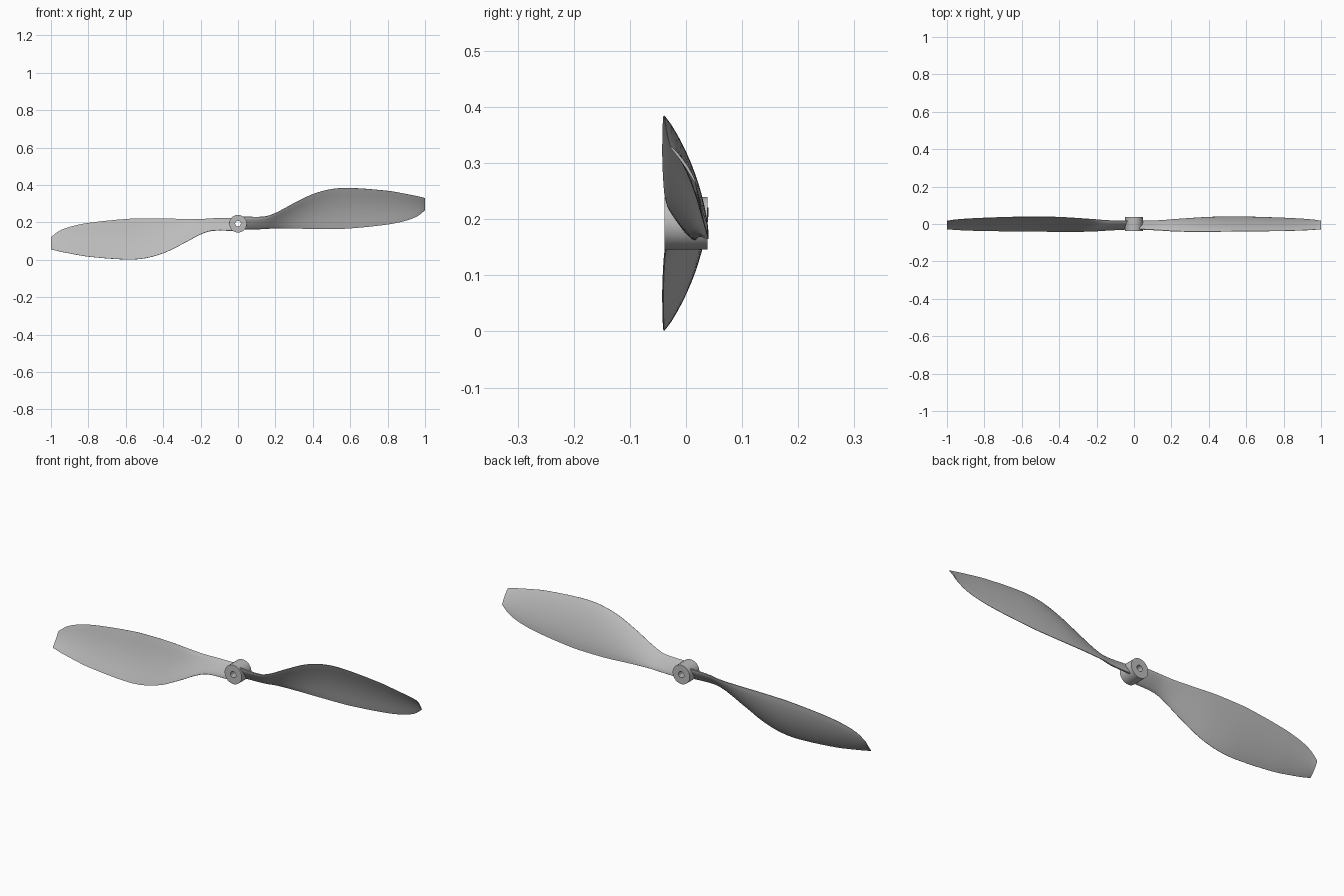
import bpy, bmesh, math
from mathutils import Vector, Matrix

cube = bpy.data.objects.get("Cube")
if cube:
    bpy.data.objects.remove(cube, do_unlink=True)

HUB_Z = 0.193

grey = bpy.data.materials.new("matte grey")
grey.use_nodes = True
colour = (0.5, 0.5, 0.5, 1)
grey.diffuse_color = colour
grey.node_tree.nodes["Principled BSDF"].inputs["Base Color"].default_value = colour

# Blade stations: x, front edge y, z, back edge y, z, camber, thickness
STATIONS = [
    (0.03, -0.028, 0.230, 0.018, 0.163, 0.000, 0.020),
    (0.14, -0.034, 0.231, 0.019, 0.165, 0.001, 0.016),
    (0.20, -0.038, 0.250, 0.024, 0.169, 0.003, 0.014),
    (0.30, -0.041, 0.303, 0.031, 0.168, 0.008, 0.013),
    (0.40, -0.041, 0.351, 0.037, 0.165, 0.011, 0.012),
    (0.50, -0.040, 0.378, 0.039, 0.165, 0.012, 0.011),
    (0.60, -0.039, 0.384, 0.039, 0.168, 0.012, 0.010),
    (0.80, -0.037, 0.369, 0.033, 0.189, 0.010, 0.008),
    (0.90, -0.034, 0.352, 0.028, 0.210, 0.008, 0.007),
    (0.96, -0.031, 0.340, 0.023, 0.234, 0.006, 0.006),
    (1.00, -0.028, 0.330, 0.017, 0.265, 0.003, 0.005),
]


def smooth_stations(rows, steps):
    """Pass a smooth curve through the stations, respecting their spacing."""
    def slope(i, k):
        a, b = rows[max(i - 1, 0)], rows[min(i + 1, len(rows) - 1)]
        return (b[k] - a[k]) / (b[0] - a[0])
    out = []
    for i in range(len(rows) - 1):
        p, q = rows[i], rows[i + 1]
        h = q[0] - p[0]
        for s in range(steps):
            t = s / steps
            w = t * t * (3 - 2 * t)
            out.append([p[0] + h * t] + [
                p[k] + (q[k] - p[k]) * w
                + h * (t * (1 - t) ** 2 * slope(i, k) - t * t * (1 - t) * slope(i + 1, k))
                for k in range(1, len(p))])
    return out + [list(rows[-1])]


def section(row, count=12):
    """Closed thin cambered foil between the two blade edges."""
    x, fy, fz, by, bz, camber, thick = row
    front, back = Vector((x, fy, fz)), Vector((x, by, bz))
    chord = back - front
    normal = Vector((0, -chord.z, chord.y)).normalized()
    sides = ([], [])
    for i in range(count + 1):
        t = i / count
        bow = 4 * t * (1 - t)
        mid = front + chord * t + normal * camber * bow
        half = thick * (0.1 + 0.4 * math.sqrt(bow))
        sides[0].append(mid + normal * half)
        sides[1].append(mid - normal * half)
    return sides[0] + sides[1][::-1]


def finish(name, bm, angle):
    bmesh.ops.recalc_face_normals(bm, faces=bm.faces)
    mesh = bpy.data.meshes.new(name)
    bm.to_mesh(mesh)
    bm.free()
    obj = bpy.data.objects.new(name, mesh)
    bpy.context.collection.objects.link(obj)
    mesh.materials.append(grey)
    bpy.ops.object.select_all(action="DESELECT")
    obj.select_set(True)
    bpy.context.view_layer.objects.active = obj
    bpy.ops.object.shade_smooth_by_angle(angle=math.radians(angle))
    return obj


def bridge(bm, a, b):
    for i in range(len(a)):
        j = (i + 1) % len(a)
        bm.faces.new((a[i], a[j], b[j], b[i]))


# Two twisted blades, the second turned half a turn about the shaft
for name, turn in (("left_blade", 0), ("right_blade", math.pi)):
    bm = bmesh.new()
    rings = [[bm.verts.new(p) for p in section(r)] for r in smooth_stations(STATIONS, 5)]
    for a, b in zip(rings, rings[1:]):
        bridge(bm, a, b)
    bm.faces.new(rings[0])
    bm.faces.new(rings[-1])
    pivot = Vector((0, 0, HUB_Z))
    bmesh.ops.rotate(bm, verts=bm.verts, cent=pivot, matrix=Matrix.Rotation(turn, 3, "Y"))
    finish(name, bm, 40)

# Hub with a shaft hole, turned from a square profile
bm = bmesh.new()
loops = []
for radius, y in ((0.047, -0.038), (0.047, 0.038), (0.015, 0.038), (0.015, -0.038)):
    angles = [math.tau * i / 48 for i in range(48)]
    loops.append([bm.verts.new((radius * math.cos(a), y, HUB_Z + radius * math.sin(a)))
                  for a in angles])
for i in range(4):
    bridge(bm, loops[i], loops[(i + 1) % 4])
finish("hub", bm, 30)
